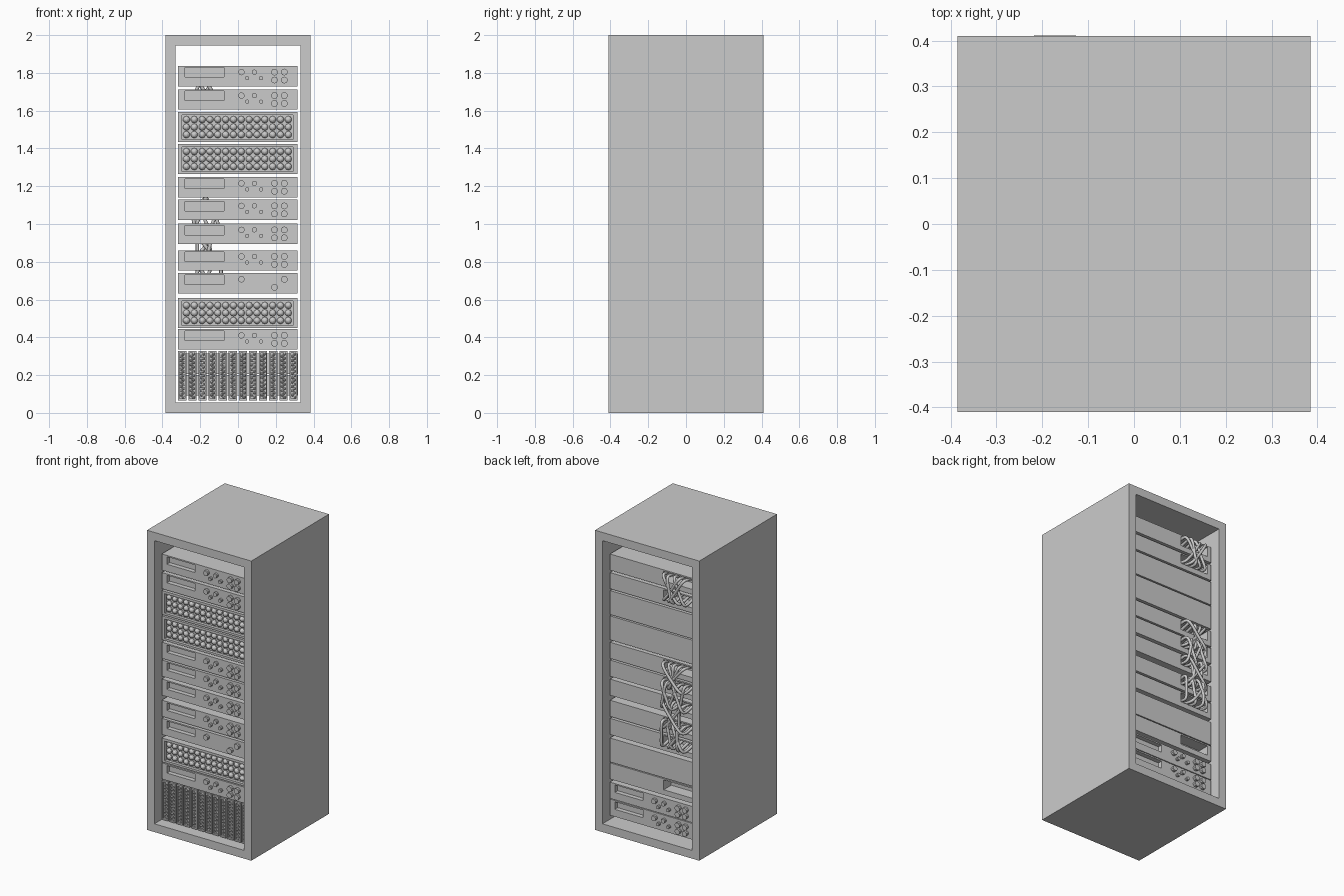
import bpy, bmesh, math, random
from mathutils import Matrix, Vector

if "Cube" in bpy.data.objects:
    bpy.data.objects.remove(bpy.data.objects["Cube"])

random.seed(4)
FRONT, BACK = -0.35, 0.35
XL, XR = -0.318, 0.316


def add_box(bm, x0, x1, y0, y1, z0, z1):
    m = Matrix.Translation(((x0 + x1) / 2, (y0 + y1) / 2, (z0 + z1) / 2))
    bmesh.ops.create_cube(bm, size=1, matrix=m @ Matrix.Diagonal((x1 - x0, y1 - y0, z1 - z0, 1)))


def add_knob(bm, x, z, r):
    m = Matrix.Translation((x, FRONT - 0.005, z)) @ Matrix.Rotation(math.pi / 2, 4, 'X')
    bmesh.ops.create_cone(bm, cap_ends=True, segments=10, radius1=r, radius2=r, depth=0.03, matrix=m)


def add_ball(bm, x, y, z, r, u, v):
    m = Matrix.Translation((x, y, z)) @ Matrix.Rotation(math.pi / 2, 4, 'X')
    bmesh.ops.create_uvsphere(bm, u_segments=u, v_segments=v, radius=r, matrix=m)


def to_object(bm, name):
    me = bpy.data.meshes.new(name)
    bm.to_mesh(me)
    bm.free()
    ob = bpy.data.objects.new(name, me)
    bpy.context.collection.objects.link(ob)
    return ob


def carved_box(name, body, pockets):
    """Box with rectangular pockets cut into it."""
    bm = bmesh.new()
    add_box(bm, *body)
    ob = to_object(bm, name)
    bm = bmesh.new()
    for p in pockets:
        add_box(bm, *p)
    cutter = to_object(bm, "cutter")
    mod = ob.modifiers.new("pockets", 'BOOLEAN')
    mod.operation, mod.solver, mod.object = 'DIFFERENCE', 'EXACT', cutter
    bpy.context.view_layer.objects.active = ob
    bpy.ops.object.modifier_apply(modifier=mod.name)
    bpy.data.objects.remove(cutter)
    return ob


def extend(ob, fill):
    """Add more geometry to an existing mesh object."""
    bm = bmesh.new()
    bm.from_mesh(ob.data)
    fill(bm)
    bm.to_mesh(ob.data)
    bm.free()


def place(ob, z, name):
    c = ob.copy()
    c.name = name
    c.location.z = z
    bpy.context.collection.objects.link(c)
    return c


# Cabinet: open front and back
carved_box("cabinet", (-0.385, 0.385, -0.41, 0.41, 0, 2),
           [(-0.33, 0.33, -0.5, 0.5, 0.055, 1.945)])

# Server units: display pocket in front, cable pocket behind
KNOBS = [(0.018, 0.021, 0.017), (0.048, -0.011, 0.011), (0.087, 0.021, 0.014), (0.122, -0.011, 0.011),
         (0.193, 0.021, 0.018), (0.245, 0.021, 0.018), (0.193, -0.021, 0.018), (0.245, -0.021, 0.018)]


def server(name, knobs, back=BACK):
    pockets = [(-0.28, -0.074, FRONT - 0.1, FRONT + 0.03, -0.005, 0.045)]
    if back == BACK:
        pockets.append((-0.29, -0.08, BACK - 0.08, BACK + 0.1, -0.02, 0.045))
    ob = carved_box(name, (XL, XR, FRONT, back, -0.054, 0.054), pockets)
    extend(ob, lambda bm: [add_knob(bm, *k) for k in knobs])
    return ob


first = server("server_unit", KNOBS)
server_z = [1.783, 1.659, 1.194, 1.075, 0.948, 0.807, 0.389]
first.location.z = server_z[0]
for z in server_z[1:]:
    place(first, z, "server_unit")
server("simple_server_unit", [KNOBS[0], KNOBS[5], KNOBS[6]]).location.z = 0.686

# Two short units facing the back
rear = server("rear_server_unit", KNOBS, -0.03)
rear.rotation_euler.z = math.pi
rear.location.z = 0.26
place(rear, 0.147, "rear_server_unit")

# Drive arrays: recessed panel filled with domes
array = carved_box("drive_array", (XL, XR, FRONT, BACK, -0.08, 0.08),
                   [(-0.296, 0.291, FRONT - 0.1, FRONT + 0.02, -0.066, 0.064)])
extend(array, lambda bm: [add_ball(bm, -0.273 + 0.0415 * i, FRONT + 0.018, 0.04 * j, 0.0185, 10, 8)
                          for i in range(14) for j in (-1, 0, 1)])
array.location.z = 1.513
for z in (1.344, 0.529):
    place(array, z, "drive_array")

# Blade row: upright modules with a perforated strip
blade = carved_box("blade_module", (-0.0215, 0.0215, FRONT, -0.01, 0.065, 0.328),
                   [(-0.014, 0.014, FRONT - 0.1, FRONT + 0.012, 0.075, 0.318)])
extend(blade, lambda bm: [add_ball(bm, 0.006 * (-1) ** i, FRONT + 0.01, 0.083 + 0.0114 * i, 0.008, 6, 4)
                          for i in range(21)])
blade.location.x = -0.295
for i in range(1, 12):
    place(blade, 0, "blade_module").location.x = -0.295 + 0.0535 * i

# Cables: loops from one cable pocket to the next one down
STARTS = [-0.255, -0.215, -0.17, -0.13, -0.09]
PAIRS = [(1.783, 1.659), (1.194, 1.075), (1.075, 0.948), (0.948, 0.807), (0.807, 0.686)]
for top, low in PAIRS:
    ends = STARTS[:]
    random.shuffle(ends)
    cu = bpy.data.curves.new("cable_bundle", 'CURVE')
    cu.dimensions = '3D'
    cu.bevel_depth, cu.bevel_resolution, cu.resolution_u = 0.0095, 2, 6
    for a, b in zip(STARTS, ends):
        out = random.uniform(0.385, 0.41)
        pts = [(a, 0.265, top + 0.012), (a, 0.35, top + 0.035), (a, out, top + 0.05),
               ((a + b) / 2, out - 0.01, (top + low) / 2), (b, out, low - 0.02),
               (b, 0.35, low - 0.01), (b, 0.265, low + 0.012)]
        sp = cu.splines.new('NURBS')
        sp.points.add(len(pts) - 1)
        for p, co in zip(sp.points, pts):
            p.co = (*co, 1)
        sp.order_u, sp.use_endpoint_u = 4, True
    cu.use_fill_caps = True
    bpy.context.collection.objects.link(bpy.data.objects.new("cable_bundle", cu))
